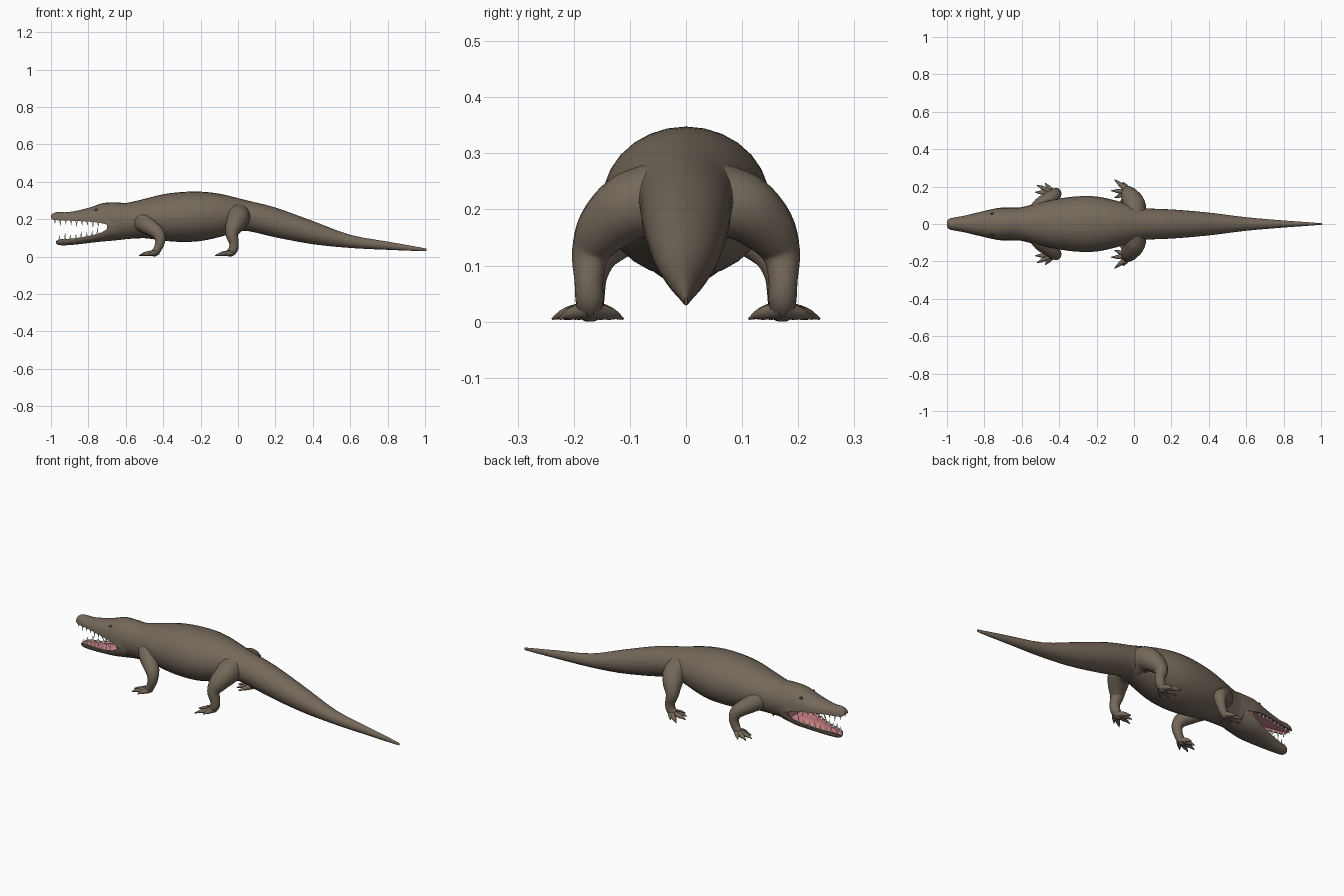
import bpy, bmesh, math
from mathutils import Vector

if "Cube" in bpy.data.objects:
    bpy.data.objects.remove(bpy.data.objects["Cube"])


def material(name, rgb):
    m = bpy.data.materials.new(name)
    m.diffuse_color = (*rgb, 1)
    m.use_nodes = True
    m.node_tree.nodes["Principled BSDF"].inputs["Base Color"].default_value = m.diffuse_color
    return m


HIDE = material("brown hide", (0.175, 0.138, 0.102))
PINK = material("mouth pink", (0.62, 0.23, 0.25))
IVORY = material("tooth ivory", (0.85, 0.82, 0.74))
DARK = material("eye dark", (0.045, 0.04, 0.035))


def resample(rows, n):
    """Catmull-Rom refinement of a list of number tuples."""
    out = []
    for i in range(len(rows) - 1):
        p = [rows[max(i - 1, 0)], rows[i], rows[i + 1], rows[min(i + 2, len(rows) - 1)]]
        for k in range(n):
            t = k / n
            out.append(tuple(0.5 * (2 * b + (c - a) * t + (2 * a - 5 * b + 4 * c - d) * t * t
                                    + (3 * b - a - 3 * c + d) * t ** 3)
                             for a, b, c, d in zip(*p)))
    return out + [tuple(rows[-1])]


def skin(name, rings, mats=(HIDE,), side_mat=lambda j: 0, cap_mat=0):
    """Join rings of points into a closed tube."""
    bm = bmesh.new()
    vs = [[bm.verts.new(p) for p in r] for r in rings]
    n = len(vs[0])
    for a, b in zip(vs, vs[1:]):
        for j in range(n):
            f = bm.faces.new((a[j], a[(j + 1) % n], b[(j + 1) % n], b[j]))
            f.material_index = side_mat(j)
    bm.faces.new(vs[0]).material_index = cap_mat
    bm.faces.new(vs[-1])
    bmesh.ops.recalc_face_normals(bm, faces=bm.faces)
    return finish(name, bm, mats)


def finish(name, bm, mats):
    me = bpy.data.meshes.new(name)
    bm.to_mesh(me)
    bm.free()
    for m in mats:
        me.materials.append(m)
    ob = bpy.data.objects.new(name, me)
    bpy.context.collection.objects.link(ob)
    return ob


def limb(name, rows, ref, s, n=12, fine=4):
    """Round tube along rows of (x, y, z, radius); s = -1 mirrors it."""
    rows = resample(rows, fine)
    pts = [Vector(r[:3]) for r in rows]
    rings = []
    for i, p in enumerate(pts):
        t = (pts[min(i + 1, len(pts) - 1)] - pts[max(i - 1, 0)]).normalized()
        u = t.cross(ref).normalized()
        v = t.cross(u)
        ring = [p + rows[i][3] * (u * math.cos(a) + v * math.sin(a))
                for a in (math.tau * k / n for k in range(n))]
        rings.append([(q.x, s * q.y, max(q.z, 0)) for q in ring])
    return skin(name, rings)


# Body and tail: x, bottom, top, half width
BODY = [(-.70, .083, .283, .086), (-.64, .088, .289, .088), (-.60, .093, .286, .09),
        (-.50, .098, .308, .115), (-.40, .085, .333, .136), (-.30, .078, .345, .148),
        (-.20, .083, .347, .147), (-.10, .104, .336, .126), (0, .132, .312, .097),
        (.06, .135, .297, .084), (.20, .103, .262, .078), (.40, .066, .19, .061),
        (.60, .046, .116, .036), (.80, .036, .08, .019), (.99, .029, .046, .005),
        (1.0, .033, .042, .002)]
rings = []
for x, lo, hi, w in resample(BODY, 3):
    rings.append([(x, w * math.cos(a), (lo + hi) / 2 + (hi - lo) / 2 * math.sin(a))
                  for a in (math.tau * k / 28 for k in range(28))])
skin("body_and_tail", rings, (HIDE, PINK), cap_mat=1)

# Jaws: x, flat mouth side, outer side, half width; the pink lining sits inside a lip
UPPER = [(-1.0, .205, .218, .014), (-.99, .197, .23, .027), (-.965, .194, .238, .034),
         (-.90, .192, .238, .046), (-.80, .187, .26, .07), (-.73, .178, .284, .085),
         (-.68, .165, .289, .088), (-.64, .165, .288, .084)]
LOWER = [(-.972, .082, .07, .012), (-.96, .09, .062, .025), (-.93, .094, .06, .034),
         (-.88, .097, .063, .045), (-.80, .11, .072, .066), (-.73, .129, .08, .083),
         (-.68, .16, .084, .087), (-.64, .165, .09, .083)]
N = 14
for name, rows in (("upper_jaw", UPPER), ("lower_jaw", LOWER)):
    rings = []
    for x, flat, out, w in resample(rows, 3):
        ring = [(x, w * math.cos(math.pi * k / N),
                 flat + (out - flat) * math.sin(math.pi * k / N) ** 0.85) for k in range(N + 1)]
        lip = w - min(.008, w * .3)
        deep = flat + (out - flat) * .25
        ring += [(x, -lip, flat), (x, -lip * .92, deep), (x, lip * .92, deep), (x, lip, flat)]
        rings.append(ring)
    skin(name, rings, (HIDE, PINK), side_mat=lambda j: int(N < j < N + 4))


# Teeth along both jaw edges
def lookup(rows, x):
    for a, b in zip(rows, rows[1:]):
        if a[0] <= x <= b[0]:
            t = (x - a[0]) / (b[0] - a[0])
            return [p + (q - p) * t for p, q in zip(a, b)]


for name, rows, x0, count, d in (("upper_teeth", UPPER, -.98, 9, -1),
                                 ("lower_teeth", LOWER, -.955, 8, 1)):
    bm = bmesh.new()
    for i in range(count):
        x = x0 + i * .029
        _, z, _, w = lookup(rows, x)
        h = .034 if i % 3 == 1 else .024
        for s in (-1, 1):
            base = [bm.verts.new((x + .006 * math.cos(a), s * (w - .008) + .005 * math.sin(a),
                                  z - d * .004)) for a in (math.tau * k / 8 for k in range(8))]
            tip = bm.verts.new((x + .002, s * (w - .008), z + d * h))
            bm.faces.new(base)
            for k in range(8):
                bm.faces.new((base[k], base[(k + 1) % 8], tip))
    bmesh.ops.recalc_face_normals(bm, faces=bm.faces)
    finish(name, bm, (IVORY,))

# Tongue
bpy.ops.mesh.primitive_uv_sphere_add(segments=20, ring_count=10, radius=1, location=(-.80, 0, .098),
                                     rotation=(0, math.radians(-10), 0))
tongue = bpy.context.object
tongue.name = "tongue"
tongue.scale = (.11, .04, .01)
tongue.data.materials.append(PINK)

# Legs: x, y, z, radius, flared into the body; toes run from the ankle to each tip
FRONT = [(-.51, .05, .185, .066), (-.498, .085, .178, .054), (-.475, .115, .16, .045),
         (-.428, .152, .125, .036), (-.416, .166, .085, .027), (-.428, .167, .045, .022),
         (-.445, .167, .02, .02), (-.458, .167, .014, .013)]
HIND = [(.0, .025, .215, .08), (.0, .07, .212, .067), (.0, .108, .2, .06),
        (-.02, .148, .163, .049), (-.033, .17, .12, .034), (-.022, .173, .075, .026),
        (-.025, .172, .04, .025), (-.045, .172, .018, .021), (-.058, .172, .012, .012)]
FRONT_TIPS = [(-.465, .115), (-.505, .138), (-.53, .17), (-.52, .208), (-.475, .218)]
HIND_TIPS = [(-.075, .112), (-.105, .14), (-.122, .178), (-.105, .238), (-.06, .225)]
X, Z = Vector((1, 0, 0)), Vector((0, 0, 1))
for s, side in ((1, "left"), (-1, "right")):
    for part, path, ankle, tips in (("front", FRONT, (-.432, .166), FRONT_TIPS),
                                    ("hind", HIND, (-.025, .172), HIND_TIPS)):
        limb(f"{part}_leg_{side}", path, X, s, 16)
        for i, (tx, ty) in enumerate(tips):
            ax, ay = ankle
            rows = [(ax + (tx - ax) * t, ay + (ty - ay) * t, z, r) for t, z, r in
                    ((0, .022, .016), (.35, .018, .014), (.65, .014, .011),
                     (.8, .011, .007), (1, .005, .002))]
            limb(f"{part}_toe_{side}_{i + 1}", rows, Z, s, 8, 2)
    # Eye
    bpy.ops.mesh.primitive_uv_sphere_add(segments=14, ring_count=8, radius=1,
                                         location=(-.757, s * .054, .25))
    eye = bpy.context.object
    eye.name = f"eye_{side}"
    eye.scale = (.011, .007, .007)
    eye.data.materials.append(DARK)

# Smooth shading with sharp lips
bpy.ops.object.select_all(action='SELECT')
bpy.context.view_layer.objects.active = tongue
bpy.ops.object.shade_smooth_by_angle(angle=math.radians(45))
